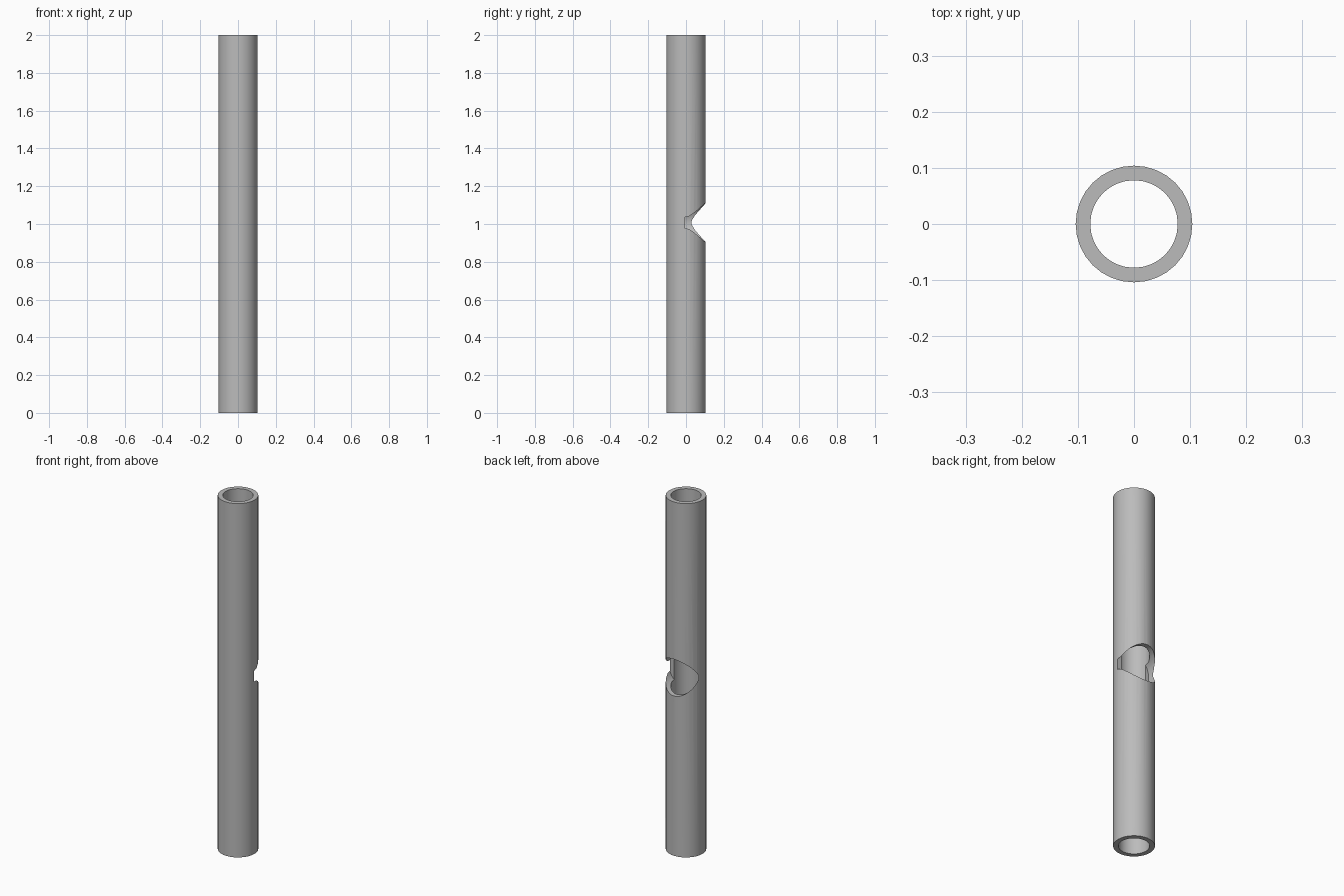
import bpy
import math

cube = bpy.data.objects.get("Cube")
if cube:
    bpy.data.objects.remove(cube, do_unlink=True)

OUTER, INNER, HEIGHT = 0.104, 0.078, 2.0

grey = bpy.data.materials.new("plain_grey")
grey.use_nodes = True
colour = (0.5, 0.5, 0.5, 1)
grey.diffuse_color = colour
grey.node_tree.nodes["Principled BSDF"].inputs["Base Color"].default_value = colour


def cylinder(name, radius, depth, location, rotation=(0, 0, 0), sides=32):
    bpy.ops.mesh.primitive_cylinder_add(vertices=sides, radius=radius, depth=depth,
                                        location=location, rotation=rotation)
    obj = bpy.context.object
    obj.name = name
    obj.data.materials.append(grey)
    return obj


def cut(target, cutter):
    cutter.hide_render = True
    bpy.context.view_layer.objects.active = target
    mod = target.modifiers.new("cut", 'BOOLEAN')
    mod.operation = 'DIFFERENCE'
    mod.solver = 'EXACT'
    mod.object = cutter
    bpy.ops.object.modifier_apply(modifier=mod.name)
    bpy.data.objects.remove(cutter, do_unlink=True)


# Hollow tube
tube = cylinder("tube", OUTER, HEIGHT, (0, 0, HEIGHT / 2))
cut(tube, cylinder("bore_cutter", INNER, HEIGHT + 0.2, (0, 0, HEIGHT / 2)))

# Round side opening through the back half, starting just before the tube axis
start, length = -0.005, 0.3
cut(tube, cylinder("opening_cutter", 0.104, length, (0.0045, start + length / 2, 1.007),
                   (math.pi / 2, 0, 0), sides=48))

# Smooth walls with crisp rims
bpy.ops.object.select_all(action='DESELECT')
tube.select_set(True)
bpy.context.view_layer.objects.active = tube
bpy.ops.object.shade_smooth_by_angle(angle=math.radians(30))
